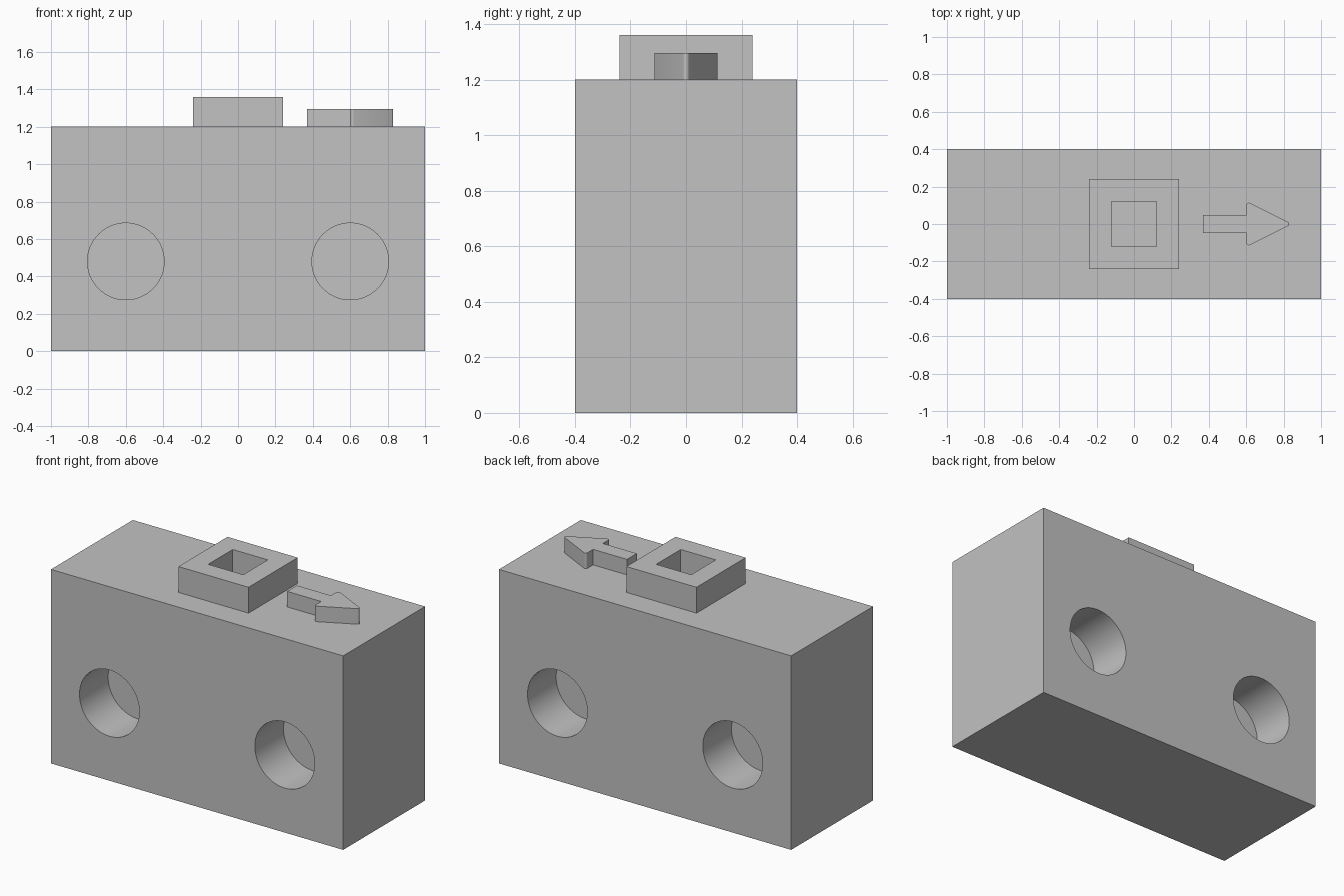
import bpy
import bmesh
from math import cos, sin, pi, radians, atan2

cube = bpy.data.objects.get("Cube")
if cube:
    bpy.data.objects.remove(cube, do_unlink=True)

# The single flat colour
grey = bpy.data.materials.new("light grey")
grey.use_nodes = True
colour = (0.54, 0.54, 0.54, 1)
grey.diffuse_color = colour
grey.node_tree.nodes["Principled BSDF"].inputs["Base Color"].default_value = colour


def block(name, size, centre):
    bpy.ops.mesh.primitive_cube_add(size=1, location=centre)
    ob = bpy.context.object
    ob.name = name
    ob.scale = size
    bpy.ops.object.transform_apply(location=False, rotation=False, scale=True)
    ob.data.materials.append(grey)
    return ob


def bore(target, cutter):
    # Subtract the cutter, then discard it
    cutter.hide_render = True
    mod = target.modifiers.new("bore", 'BOOLEAN')
    mod.operation = 'DIFFERENCE'
    mod.solver = 'EXACT'
    mod.object = cutter
    bpy.context.view_layer.objects.active = target
    bpy.ops.object.modifier_apply(modifier=mod.name)
    bpy.data.objects.remove(cutter, do_unlink=True)


def smooth(ob):
    bpy.ops.object.select_all(action='DESELECT')
    ob.select_set(True)
    bpy.context.view_layer.objects.active = ob
    bpy.ops.object.shade_smooth_by_angle(angle=radians(30))


WIDTH, DEPTH, HEIGHT = 2.0, 0.8, 1.2
HOLE_RADIUS, HOLE_DEPTH = 0.205, 0.28

# Body with two blind round holes in the front and two in the back
body = block("body", (WIDTH, DEPTH, HEIGHT), (0, 0, HEIGHT / 2))
for side in (-1, 1):
    for x in (-0.6, 0.6):
        bpy.ops.mesh.primitive_cylinder_add(
            vertices=64, radius=HOLE_RADIUS, depth=2 * HOLE_DEPTH,
            location=(x, side * DEPTH / 2, 0.48), rotation=(pi / 2, 0, 0))
        bore(body, bpy.context.object)
smooth(body)

# Square socket on top
socket = block("square_socket", (0.48, 0.48, 0.16), (0, 0, HEIGHT + 0.08))
bore(socket, block("socket_cutter", (0.24, 0.24, 0.4), (0, 0, HEIGHT + 0.08)))


def arc(cx, cy, r, start, end, steps=6):
    return [(cx + r * cos(start + (end - start) * i / steps),
             cy + r * sin(start + (end - start) * i / steps))
            for i in range(steps + 1)]


# Raised arrow: square shaft and a head with rounded corners
r = 0.012
head_x, head_y, tip_x = 0.614, 0.102, 0.818
slant = atan2(tip_x - head_x, head_y)
back, half = head_x - r, 0.048
outline = [(back, half), (0.37, half), (0.37, -half), (back, -half)]
outline += arc(head_x, -head_y, r, pi, 2 * pi - slant)
outline += arc(tip_x, 0, r, -slant, slant)
outline += arc(head_x, head_y, r, slant, pi)

bm = bmesh.new()
face = bm.faces.new([bm.verts.new((x, y, HEIGHT)) for x, y in outline])
extruded = bmesh.ops.extrude_face_region(bm, geom=[face], use_keep_orig=True)
top = [v for v in extruded["geom"] if isinstance(v, bmesh.types.BMVert)]
bmesh.ops.translate(bm, verts=top, vec=(0, 0, 0.096))
bmesh.ops.recalc_face_normals(bm, faces=bm.faces)
mesh = bpy.data.meshes.new("arrow")
bm.to_mesh(mesh)
bm.free()
arrow = bpy.data.objects.new("arrow", mesh)
bpy.context.collection.objects.link(arrow)
mesh.materials.append(grey)
smooth(arrow)
